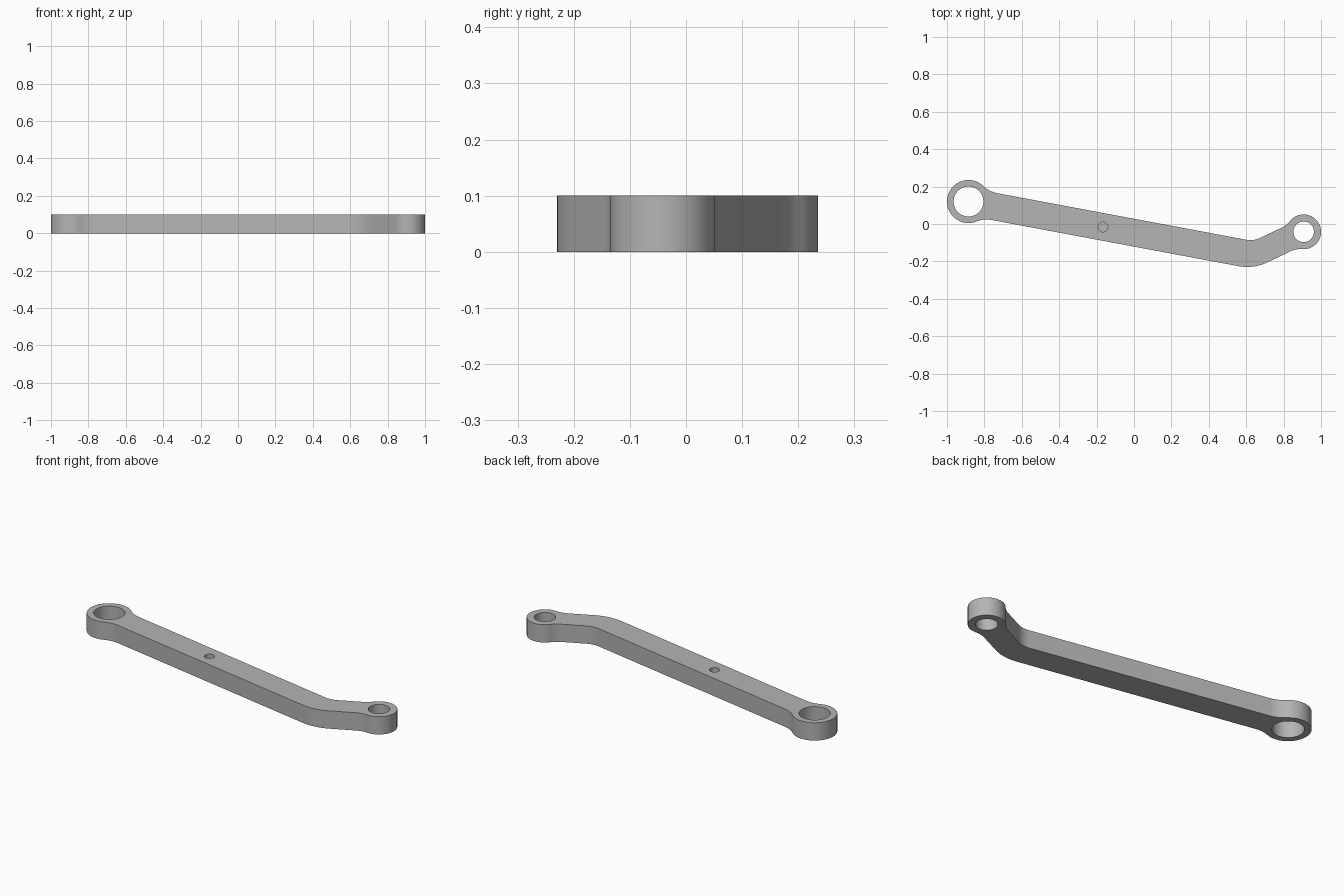
import bpy, bmesh, math
from mathutils import Vector

if "Cube" in bpy.data.objects:
    bpy.data.objects.remove(bpy.data.objects["Cube"])

HEIGHT = 0.1
BIG, BIG_R, BIG_HOLE = Vector((-0.885, 0.12)), 0.115, 0.08
SMALL, SMALL_R, SMALL_HOLE = Vector((0.907, -0.042)), 0.093, 0.055

steel = bpy.data.materials.new("plain grey metal")
steel.use_nodes = True
GREY = (0.46, 0.46, 0.46, 1)
steel.diffuse_color = GREY
steel.node_tree.nodes["Principled BSDF"].inputs["Base Color"].default_value = GREY


def edge_line(x, y, slope):
    return Vector((x, y)), Vector((1, slope)).normalized()


def offset(line, d):
    """Shift a line to its left by d."""
    p, u = line
    return p + Vector((-u.y, u.x)) * d, u


def eye_fillet(centre, radius, line, side, r, end):
    """Concave circle touching an eye and the outer side of an edge."""
    p, u = offset(line, side * r)
    foot = p + u * (centre - p).dot(u)
    reach = math.sqrt((radius + r) ** 2 - (foot - centre).length_squared)
    return foot + u * reach * end, -r


def bend(line_a, line_b, r, sign):
    """Circle touching two edges at the elbow, on their upper side."""
    (p, u), (q, v) = offset(line_a, r), offset(line_b, r)
    w = q - p
    t = (w.x * v.y - w.y * v.x) / (u.x * v.y - u.y * v.x)
    return p + u * t, sign * r


def belt(circles):
    """Outline running tangentially round signed circles, anticlockwise."""
    normals = []
    for i, (c, s) in enumerate(circles):
        c2, s2 = circles[(i + 1) % len(circles)]
        d = c2 - c
        ratio = max(-1, min(1, (s2 - s) / d.length))
        normals.append(math.atan2(d.y, d.x) + math.acos(ratio))
    points = []
    for i, (c, s) in enumerate(circles):
        start, turn = normals[i - 1], normals[i] - normals[i - 1]
        turn = turn % math.tau if s > 0 else -(-turn % math.tau)
        steps = max(4, math.ceil(abs(turn) / 0.07))
        for k in range(steps + 1):
            a = start + turn * k / steps
            p = c - Vector((math.cos(a), math.sin(a))) * s
            if not points or (p - points[-1]).length > 0.0005:
                points.append(p)
    if (points[0] - points[-1]).length < 0.0005:
        points.pop()
    return points


# Straight edges of the long bar and the short cranked arm
bar_top = edge_line(-0.727, 0.164, -0.187)
bar_low = edge_line(-0.743, 0.018, -0.187)
arm_top = edge_line(0.807, -0.011, 0.48)
arm_low = edge_line(0.797, -0.165, 0.48)

outline = belt([
    (BIG, BIG_R),
    eye_fillet(BIG, BIG_R, bar_low, -1, 0.15, 1),
    bend(bar_low, arm_low, 0.25, 1),
    eye_fillet(SMALL, SMALL_R, arm_low, -1, 0.12, -1),
    (SMALL, SMALL_R),
    eye_fillet(SMALL, SMALL_R, arm_top, 1, 0.12, -1),
    bend(bar_top, arm_top, 0.12, -1),
    eye_fillet(BIG, BIG_R, bar_top, 1, 0.15, 1),
])

# Link body extruded from the outline
bm = bmesh.new()
face = bm.faces.new([bm.verts.new((p.x, p.y, 0)) for p in outline])
grown = bmesh.ops.extrude_face_region(bm, geom=[face])
bmesh.ops.translate(bm, vec=(0, 0, HEIGHT),
                    verts=[g for g in grown["geom"] if isinstance(g, bmesh.types.BMVert)])
bmesh.ops.recalc_face_normals(bm, faces=bm.faces)
mesh = bpy.data.meshes.new("link_arm")
bm.to_mesh(mesh)
bm.free()
link = bpy.data.objects.new("link_arm", mesh)
bpy.context.collection.objects.link(link)
mesh.materials.append(steel)


def drill(x, y, radius, bottom):
    """Cut a round hole from the top face down to the given height."""
    top = HEIGHT + 0.05
    bpy.ops.mesh.primitive_cylinder_add(vertices=64, radius=radius, depth=top - bottom,
                                        location=(x, y, (top + bottom) / 2))
    cutter = bpy.context.object
    cutter.name = "hole_cutter"
    cutter.hide_render = True
    cutter.data.materials.append(steel)
    bpy.context.view_layer.objects.active = link
    mod = link.modifiers.new("hole", 'BOOLEAN')
    mod.operation, mod.solver, mod.object = 'DIFFERENCE', 'EXACT', cutter
    bpy.ops.object.modifier_apply(modifier=mod.name)
    bpy.data.objects.remove(cutter)


# Two through bores and a shallow blind hole
drill(BIG.x, BIG.y, BIG_HOLE, -0.05)
drill(SMALL.x, SMALL.y, SMALL_HOLE, -0.05)
drill(-0.166, -0.016, 0.026, HEIGHT - 0.03)

bpy.ops.object.select_all(action='DESELECT')
link.select_set(True)
bpy.context.view_layer.objects.active = link
bpy.ops.object.shade_smooth_by_angle(angle=math.radians(30))
